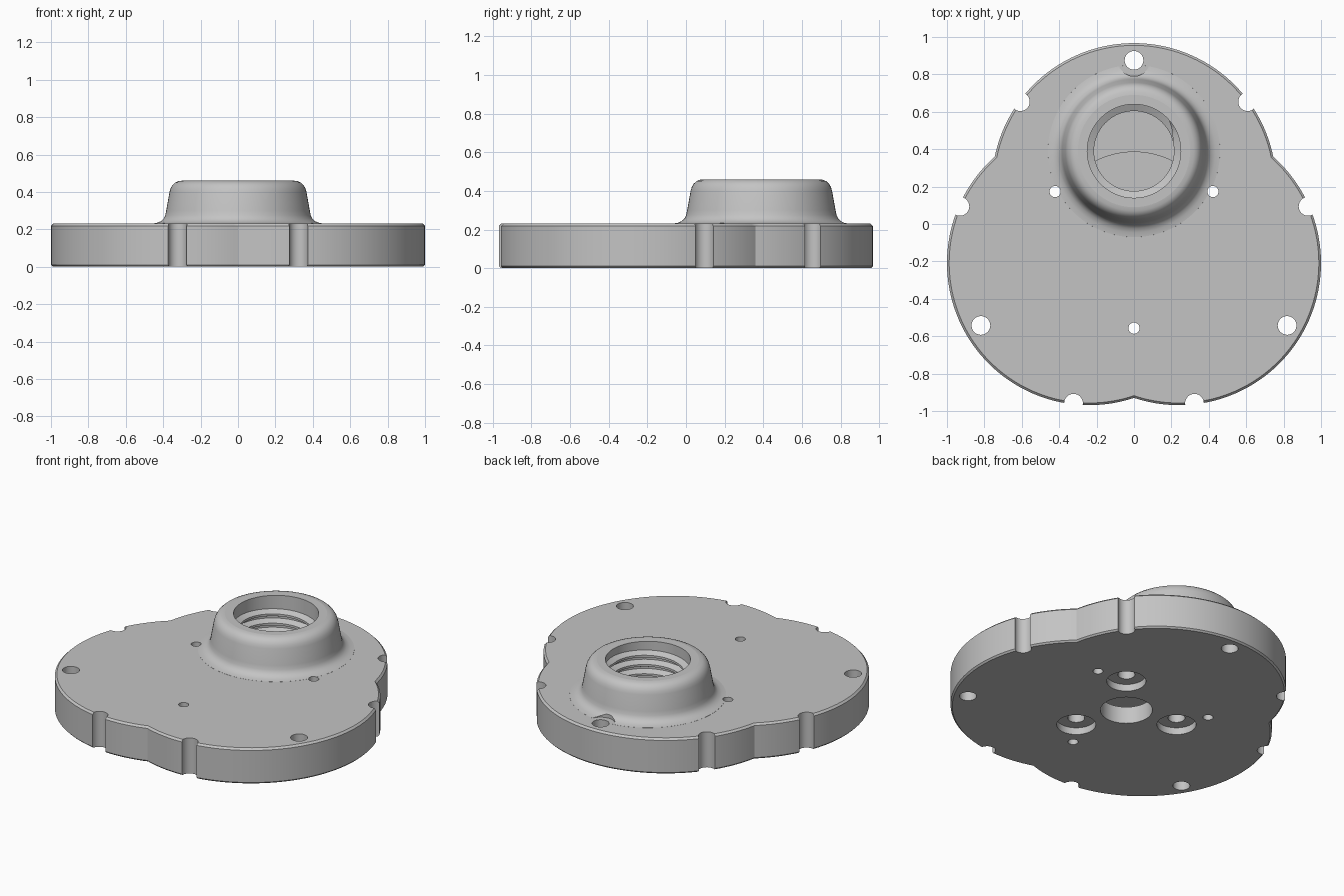
import bpy, bmesh
from math import sin, cos, pi, radians, sqrt
from mathutils import Vector

cube = bpy.data.objects.get("Cube")
if cube:
    bpy.data.objects.remove(cube, do_unlink=True)

CENTRE = Vector((0, -0.07))     # middle of the hole patterns
PORT = Vector((0, 0.39))        # axis of the threaded boss
THICK = 0.23                    # plate thickness

grey = bpy.data.materials.new("cast grey")
grey.use_nodes = True
grey.diffuse_color = (0.55, 0.55, 0.55, 1)
grey.node_tree.nodes["Principled BSDF"].inputs["Base Color"].default_value = grey.diffuse_color


def make_object(name, bm):
    bmesh.ops.recalc_face_normals(bm, faces=bm.faces)
    mesh = bpy.data.meshes.new(name)
    bm.to_mesh(mesh)
    bm.free()
    mesh.materials.append(grey)
    obj = bpy.data.objects.new(name, mesh)
    bpy.context.collection.objects.link(obj)
    return obj


def skin(name, rings, closed_ring=True):
    """Solid through equal-length rings of points, capped at both ends."""
    bm = bmesh.new()
    loops = [[bm.verts.new(p) for p in ring] for ring in rings]
    n = len(loops[0])
    for a, b in zip(loops, loops[1:]):
        for i in range(n):
            j = (i + 1) % n
            bm.faces.new((a[i], a[j], b[j], b[i]))
    bm.faces.new(loops[0])
    bm.faces.new(loops[-1])
    return make_object(name, bm)


def lathe(name, centre, profile, sides=96):
    angles = [2 * pi * i / sides for i in range(sides)]
    return skin(name, [[(centre.x + r * cos(a), centre.y + r * sin(a), z) for a in angles]
                       for r, z in profile])


def polar(radius, degrees):
    a = radians(degrees)
    return CENTRE + radius * Vector((cos(a), sin(a)))


# Three-lobed plate with a small chamfer on both rims
LOBE_R, LOBE_OFFSET = 0.76, 0.277


def lobe_reach(a):
    d = Vector((cos(a), sin(a)))
    reach = []
    for deg in (90, 210, 330):
        along = LOBE_OFFSET * cos(a - radians(deg))
        reach.append(along + sqrt(LOBE_R ** 2 - LOBE_OFFSET ** 2 + along ** 2))
    return max(reach), d


def outline(inset, z):
    ring = []
    for i in range(240):
        reach, d = lobe_reach(2 * pi * i / 240)
        p = CENTRE + d * (reach - inset)
        ring.append((p.x, p.y, z))
    return ring


plate = skin("cover_plate", [outline(0.01, 0), outline(0, 0.01),
                             outline(0, THICK - 0.012), outline(0.012, THICK)])

# Raised boss with a flared foot and a rounded shoulder
boss = lathe("port_boss", PORT, [
    (0.47, 0.18), (0.46, 0.2305), (0.435, 0.234), (0.413, 0.243), (0.398, 0.257),
    (0.389, 0.275), (0.384, 0.3), (0.366, 0.4), (0.36, 0.42), (0.35, 0.437),
    (0.336, 0.45), (0.32, 0.457), (0.3, 0.46)])

# Cutters: chamber, port bore and central outlet
cutters = [
    lathe("chamber", CENTRE, [(0.455, 0.11), (0.455, 0.17)]),
    lathe("port_bore", PORT, [(0.25, 0.15), (0.25, 0.5)]),
    lathe("outlet", CENTRE, [(0.153, -0.1), (0.153, 0.14)], 64),
    lathe("spot_face", polar(0.945, 90), [(0.085, 0.2303), (0.085, 0.5)], 48),
]
# Nine rim bolt holes
for k in range(9):
    cutters.append(lathe("bolt_hole", polar(0.945, 90 + 40 * k), [(0.05, -0.1), (0.05, 0.4)], 32))
# Three dowel holes, and three counterbored inlets underneath
for k in range(3):
    cutters.append(lathe("dowel_hole", polar(0.487, 30 + 120 * k), [(0.03, -0.1), (0.03, 0.4)], 24))
    inlet = polar(0.34, 50 + 120 * k)
    cutters.append(lathe("counterbore", inlet, [(0.115, -0.1), (0.115, 0.045)], 48))
    cutters.append(lathe("inlet_hole", inlet, [(0.05, 0), (0.05, 0.14)], 32))


def add_boolean(tool, operation):
    mod = plate.modifiers.new(tool.name, 'BOOLEAN')
    mod.operation = operation
    mod.solver = 'EXACT'
    mod.object = tool
    tool.hide_render = True


add_boolean(boss, 'UNION')
for cutter in cutters:
    add_boolean(cutter, 'DIFFERENCE')

# Bake the cuts and drop the helpers
bpy.context.view_layer.update()
baked = bpy.data.meshes.new_from_object(plate.evaluated_get(bpy.context.evaluated_depsgraph_get()))
plate.modifiers.clear()
plate.data = baked
for helper in [boss] + cutters:
    bpy.data.objects.remove(helper, do_unlink=True)

# Helical thread ridge inside the bore, fading out at both ends
PITCH, TURNS, STEPS = 0.06, 3.5, 64
count = int(TURNS * STEPS)
sections = []
for i in range(count + 1):
    a = radians(40) - 2 * pi * i / STEPS
    z = 0.395 - PITCH * i / STEPS
    fade = min(1, (i + 0.5) / 5, (count - i + 0.5) / 5)
    crest = 0.25 - 0.036 * fade
    sections.append([(PORT.x + r * cos(a), PORT.y + r * sin(a), z + dz)
                     for r, dz in ((0.254, 0.026), (crest, 0.007), (crest, -0.007), (0.254, -0.026))])
thread = skin("port_thread", sections)

# Smooth curved walls, keep the level faces flat
for obj in (plate, thread):
    bpy.ops.object.select_all(action='DESELECT')
    obj.select_set(True)
    bpy.context.view_layer.objects.active = obj
    bpy.ops.object.shade_smooth_by_angle(angle=radians(30))
for poly in plate.data.polygons:
    if abs(poly.normal.z) > 0.9999:
        poly.use_smooth = False
